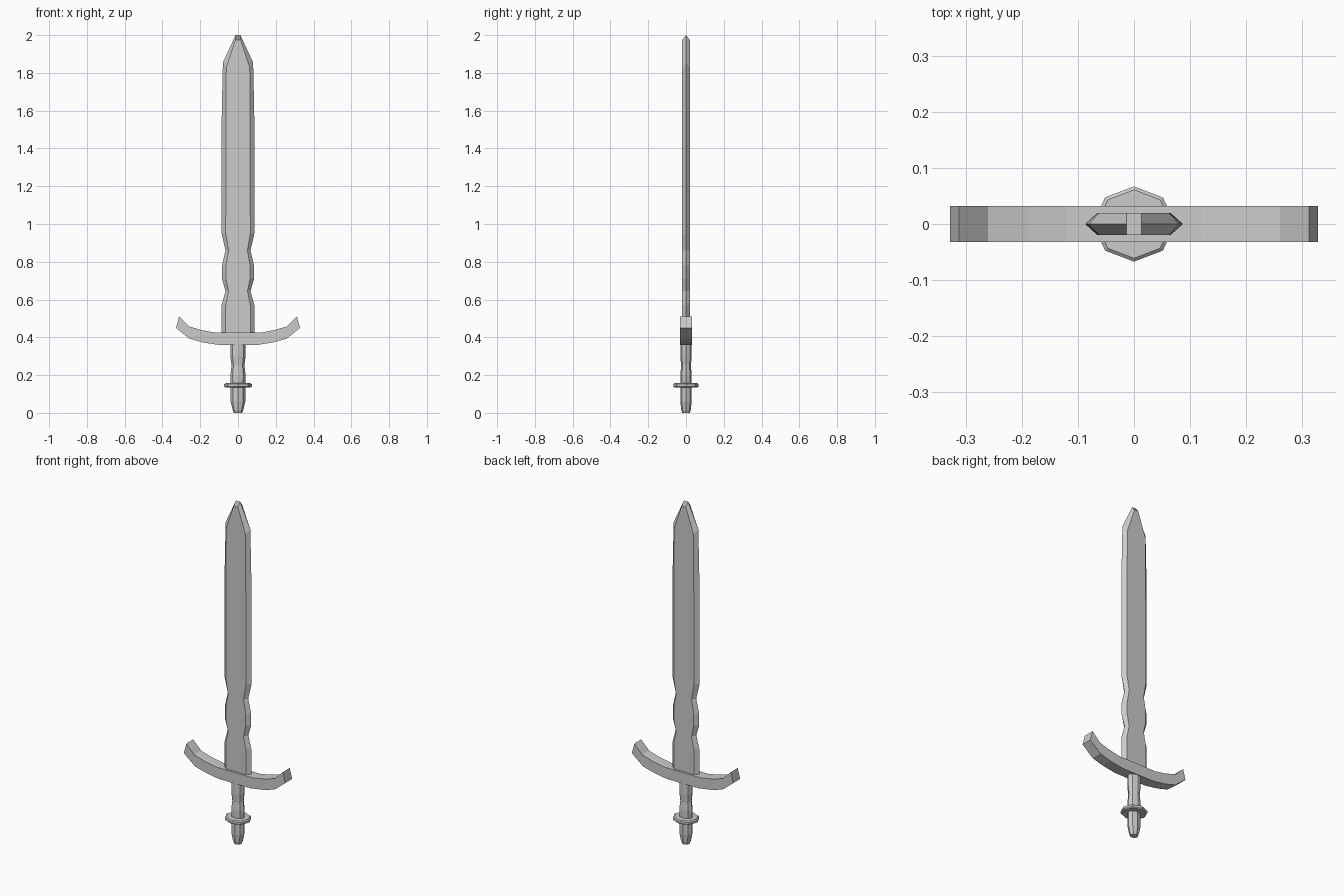
import bpy, bmesh, math

if "Cube" in bpy.data.objects:
    bpy.data.objects.remove(bpy.data.objects["Cube"])


def make_object(name, bm):
    bmesh.ops.recalc_face_normals(bm, faces=bm.faces[:])
    mesh = bpy.data.meshes.new(name)
    bm.to_mesh(mesh)
    bm.free()
    obj = bpy.data.objects.new(name, mesh)
    bpy.context.collection.objects.link(obj)
    return obj


def loft(name, rings):
    """Skin a stack of equal-length point rings and cap both ends."""
    bm = bmesh.new()
    loops = [[bm.verts.new(p) for p in ring] for ring in rings]
    n = len(loops[0])
    for a, b in zip(loops, loops[1:]):
        for i in range(n):
            j = (i + 1) % n
            bm.faces.new((a[i], a[j], b[j], b[i]))
    bm.faces.new(loops[0])
    bm.faces.new(loops[-1])
    return make_object(name, bm)


def octagon(z, rx, ry):
    return [(rx * math.cos(k * math.pi / 4), ry * math.sin(k * math.pi / 4), z)
            for k in range(8)]


def blade_ring(z, edge, flat, flat_z=None):
    fz = z if flat_z is None else flat_z
    t = 0.02
    return [(edge, 0, z), (flat, t, fz), (-flat, t, fz),
            (-edge, 0, z), (-flat, -t, fz), (flat, -t, fz)]


# Blade: hexagonal section with two notches above the guard
blade = [blade_ring(z, e, f) for z, e, f in (
    (0.40, 0.087, 0.065), (0.57, 0.087, 0.065), (0.645, 0.066, 0.05),
    (0.71, 0.085, 0.064), (0.78, 0.085, 0.064), (0.86, 0.066, 0.05),
    (0.95, 0.087, 0.065), (1.59, 0.086, 0.064))]
blade.append(blade_ring(1.855, 0.08, 0.062, 1.83))
blade.append(blade_ring(2.0, 0.013, 0.013, 1.975))
loft("blade", blade)

# Guard: upswept crossbar, (x, z) half outlines mirrored across the centre
top = [(0.12, 0.425), (0.19, 0.438), (0.26, 0.458), (0.312, 0.51)]
bottom = [(0.328, 0.45), (0.258, 0.393), (0.19, 0.374), (0.105, 0.36)]
half = top + bottom
outline = half + [(-x, z) for x, z in reversed(half)]
loft("guard", [[(x, y, z) for x, z in outline] for y in (-0.032, 0.032)])

# Grip: slightly waisted octagonal handle
loft("grip", [octagon(z, rx, ry) for z, rx, ry in (
    (0.14, 0.038, 0.029), (0.20, 0.04, 0.03), (0.25, 0.034, 0.026),
    (0.30, 0.04, 0.03), (0.38, 0.041, 0.03))])

# Collar: thin octagonal disc
loft("collar", [octagon(z, rx, ry) for z, rx, ry in (
    (0.135, 0.066, 0.061), (0.14, 0.073, 0.067),
    (0.152, 0.073, 0.067), (0.157, 0.066, 0.061))])

# Pommel: tapered end of the handle
loft("pommel", [octagon(z, rx, ry) for z, rx, ry in (
    (0.0, 0.022, 0.02), (0.015, 0.028, 0.025),
    (0.06, 0.039, 0.03), (0.145, 0.039, 0.03))])
